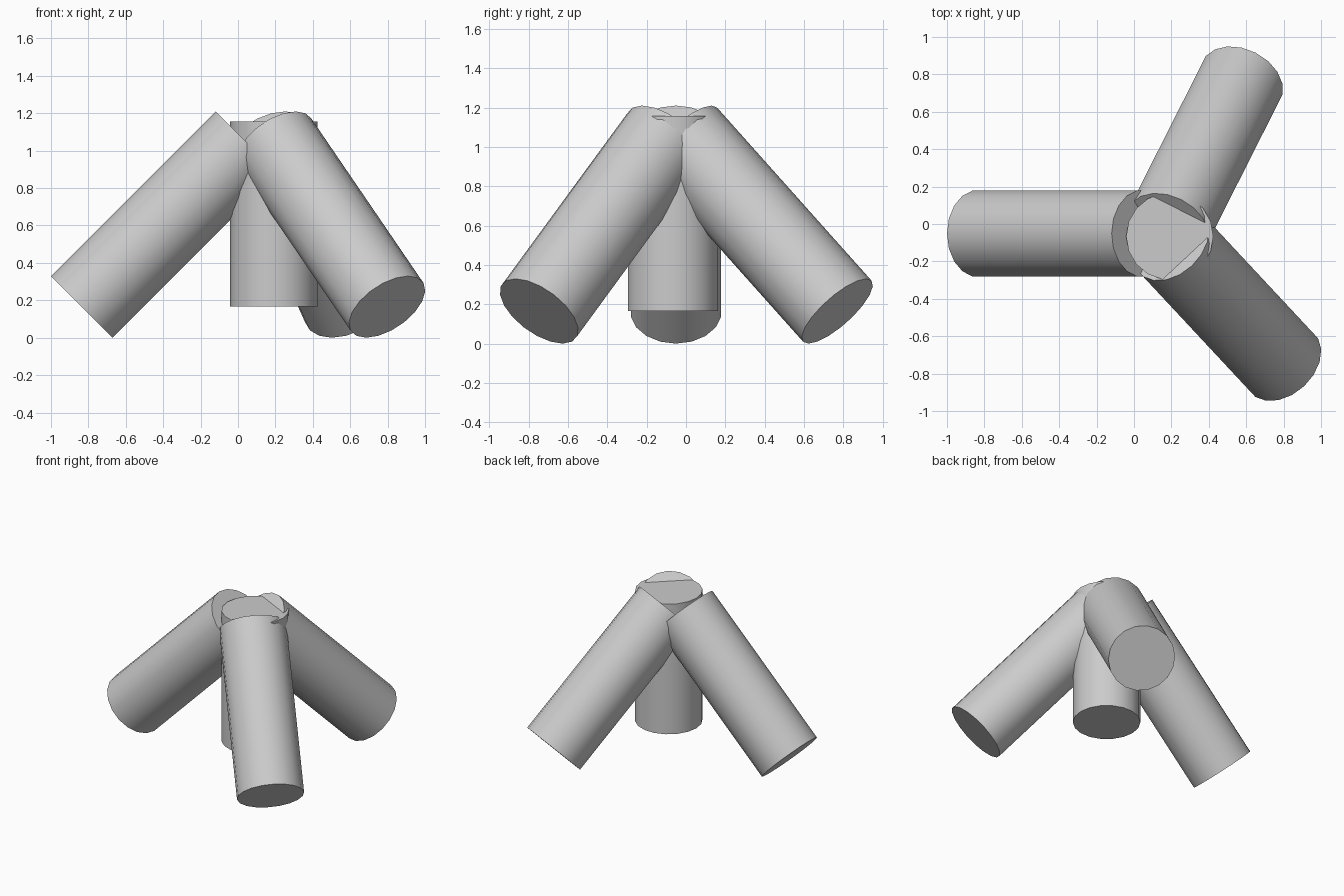
import bpy
from math import radians, cos, sin
from mathutils import Matrix

if "Cube" in bpy.data.objects:
    bpy.data.objects.remove(bpy.data.objects["Cube"])

RADIUS, SIDES = 0.233, 18


def cylinder(name, length, location, rotation=(0, 0, 0)):
    bpy.ops.mesh.primitive_cylinder_add(
        vertices=SIDES, radius=RADIUS, depth=length,
        location=location, rotation=rotation)
    obj = bpy.context.object
    obj.name = name
    # turn the section so a corner lies on local x
    obj.data.transform(Matrix.Rotation(radians(90), 4, 'Z'))
    bpy.ops.object.shade_smooth_by_angle(angle=radians(35))
    return obj


def leg(name, foot_x, foot_y, heading):
    # splayed at 45 degrees, heading is the outward direction seen from above
    run, foot_z = 0.88, 0.165
    h = radians(heading)
    middle = (foot_x - cos(h) * run / 2, foot_y - sin(h) * run / 2, foot_z + run / 2)
    cylinder(name, run * 2 ** 0.5, middle, (0, radians(-45), h))


# upright post in the middle
cylinder("center_post", 0.99, (0.191, -0.066, 0.661))

# three splayed legs
leg("left_leg", -0.835, -0.051, 180)
leg("front_right_leg", 0.797, -0.747, -47)
leg("back_right_leg", 0.576, 0.769, 63.2)
